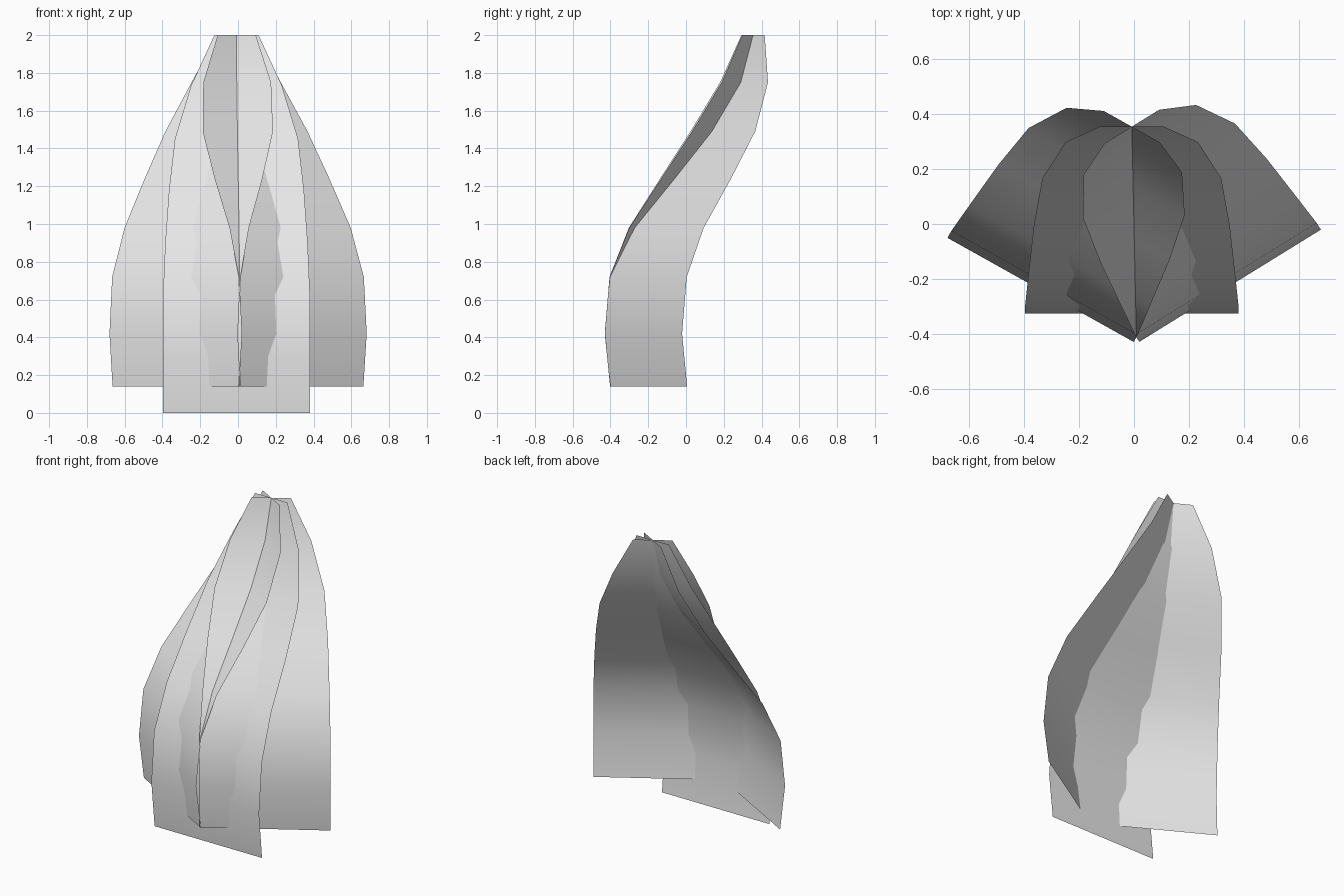
import bpy, math

if "Cube" in bpy.data.objects:
    bpy.data.objects.remove(bpy.data.objects["Cube"])

# (height, distance in front of the top pivot, half width) of one petal
ROWS = [(0.14, 0.65, 0.388), (0.42, 0.682, 0.389), (0.72, 0.653, 0.389), (0.98, 0.54, 0.377),
        (1.24, 0.358, 0.357), (1.49, 0.188, 0.326), (1.75, 0.056, 0.241), (2.0, 0.0, 0.117)]
PIVOT = (-0.008, 0.355)

grey = bpy.data.materials.new("light_grey")
grey.diffuse_color = (0.8, 0.8, 0.8, 1)
grey.use_nodes = True
grey.node_tree.nodes["Principled BSDF"].inputs["Base Color"].default_value = grey.diffuse_color


def petal(name, degrees, bottom):
    """Single curved sheet, turned about the top pivot and stretched down to `bottom`."""
    stretch = (2 - bottom) / (2 - ROWS[0][0])
    verts, faces = [], []
    for z, d, w in ROWS:
        verts += [(-w, -d, 2 - (2 - z) * stretch), (w, -d, 2 - (2 - z) * stretch)]
    for i in range(0, 2 * len(ROWS) - 2, 2):
        faces.append((i, i + 1, i + 3, i + 2))
    mesh = bpy.data.meshes.new(name)
    mesh.from_pydata(verts, [], faces)
    mesh.materials.append(grey)
    mesh.shade_smooth()
    ob = bpy.data.objects.new(name, mesh)
    ob.location = (*PIVOT, 0)
    ob.rotation_euler.z = math.radians(degrees)
    bpy.context.collection.objects.link(ob)


# Middle sheet reaches the ground, the two side sheets fan out
petal("middle_petal", 0, 0.0)
petal("left_petal", -29.2, 0.14)
petal("right_petal", 31.7, 0.14)
